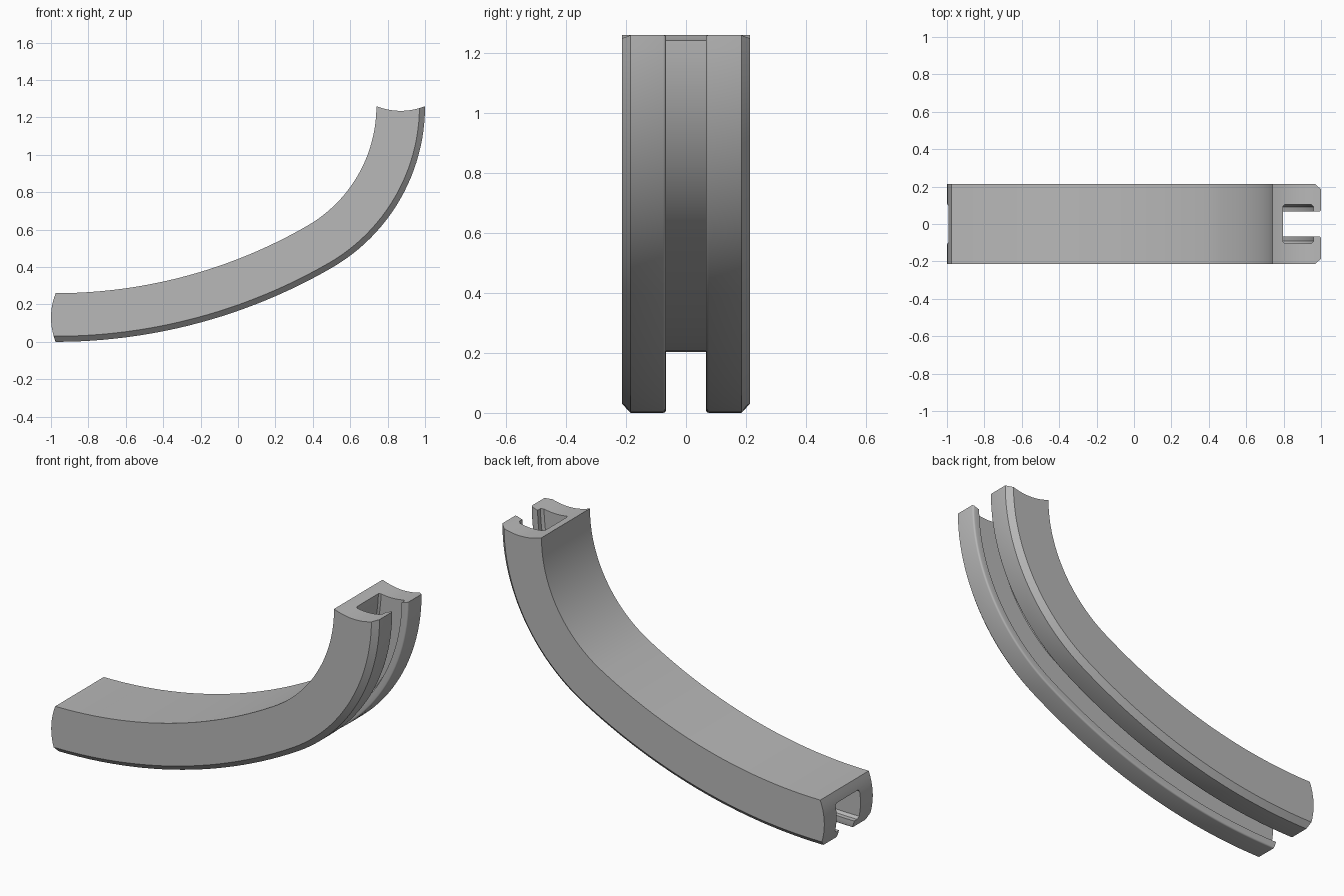
import bpy
import bmesh
from math import sin, cos, pi, radians
from mathutils import Vector

default = bpy.data.objects.get("Cube")
if default:
    bpy.data.objects.remove(default, do_unlink=True)

THICK = 0.26                 # radial depth of the channel
X0 = -0.975                  # where the gentle arc begins
R1, R2 = 2.952, 0.998        # outer radii of the gentle and tight arcs
TURN = radians(30)           # angle at which the arcs meet
STEPS = 24                   # segments per arc
SLICES = 10                  # divisions that round the ends

grey = bpy.data.materials.new("grey")
grey.use_nodes = True
colour = (0.48, 0.48, 0.48, 1)
grey.diffuse_color = colour
grey.node_tree.nodes["Principled BSDF"].inputs["Base Color"].default_value = colour


def end_bulge(d):
    """Lengthwise offset of the rounded ends at depth d."""
    return 0.025 * (1 - (2 * d / THICK - 1) ** 2)


def bend(u, y, d):
    """Map straight coordinates (step, width, depth) onto the two arcs."""
    if u <= STEPS:
        a, radius, cx, cz = TURN * u / STEPS, R1, X0, R1
    else:
        a = TURN + (pi / 2 - TURN) * (u - STEPS) / STEPS
        radius = R2
        cx = X0 + (R1 - R2) * sin(TURN)
        cz = R1 - (R1 - R2) * cos(TURN)
    r = radius - THICK + d
    p = Vector((cx + r * sin(a), y, cz - r * cos(a)))
    if u < 0.01:
        p.x -= end_bulge(d)
    elif u > 2 * STEPS - 0.01:
        p.z -= end_bulge(d)
    return p


# Half section of the slotted channel, as (width, depth)
half = [(0.213, 0), (0.213, 0.23), (0.185, THICK)]
fillet = 0.009
for i in range(4):
    a = i * pi / 6
    half.append((0.067 + fillet * (1 - sin(a)), THICK - fillet * (1 - cos(a))))
half += [(0.067, 0.22), (0.092, 0.22), (0.105, 0.207), (0.105, 0.067), (0.095, 0.057)]
section = half + [(-y, d) for y, d in reversed(half)]

# Slice the section in depth so that its ends can be curved
bm = bmesh.new()
bm.faces.new([bm.verts.new((0, y, d)) for y, d in section])


def slice_all(point, normal):
    bmesh.ops.bisect_plane(bm, geom=bm.verts[:] + bm.edges[:] + bm.faces[:],
                           dist=1e-5, plane_co=point, plane_no=normal)


for k in range(1, SLICES):
    slice_all((0, 0, THICK * k / SLICES), (0, 0, 1))

# Extrude into a straight bar, cut into steps and bend it
result = bmesh.ops.extrude_face_region(bm, geom=bm.faces[:])
for v in result["geom"]:
    if isinstance(v, bmesh.types.BMVert):
        v.co.x = 2 * STEPS
for k in range(1, 2 * STEPS):
    slice_all((k, 0, 0), (1, 0, 0))
for v in bm.verts:
    v.co = bend(*v.co)
bmesh.ops.recalc_face_normals(bm, faces=bm.faces[:])

mesh = bpy.data.meshes.new("curved_channel")
bm.to_mesh(mesh)
bm.free()
mesh.materials.append(grey)
channel = bpy.data.objects.new("curved_channel", mesh)
bpy.context.collection.objects.link(channel)

bpy.ops.object.select_all(action='DESELECT')
bpy.context.view_layer.objects.active = channel
channel.select_set(True)
bpy.ops.object.shade_smooth_by_angle(angle=radians(35))
